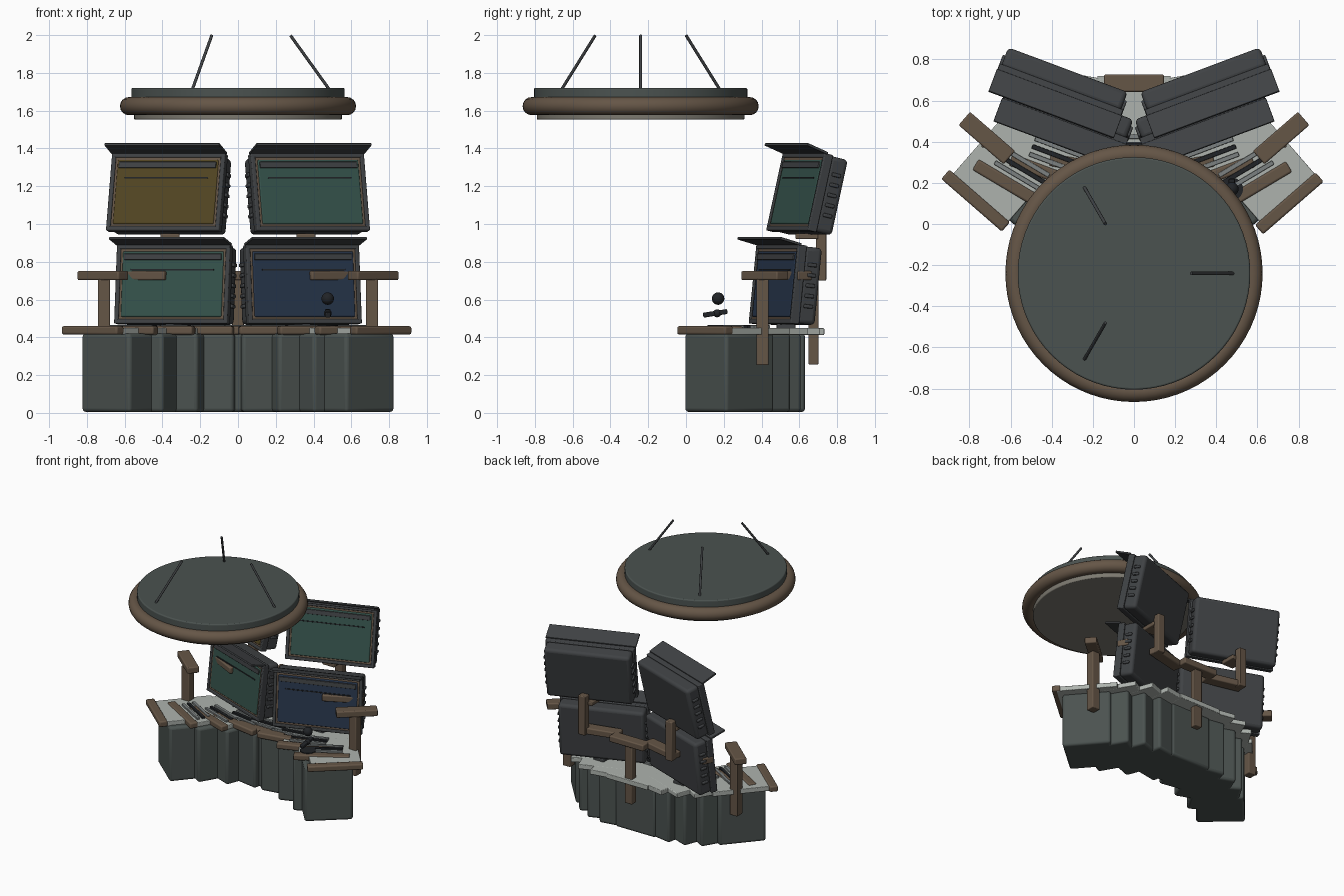
import bpy, math
from mathutils import Matrix, Vector

if "Cube" in bpy.data.objects:
    bpy.data.objects.remove(bpy.data.objects["Cube"])

def mat(name, c):
    m = bpy.data.materials.new(name)
    m.diffuse_color = (*c, 1)
    m.use_nodes = True
    m.node_tree.nodes["Principled BSDF"].inputs["Base Color"].default_value = m.diffuse_color
    return m

DARK = mat("dark_green_grey", (.07, .085, .08))
BROWN = mat("brown_trim", (.13, .092, .062))
TOP = mat("pale_top", (.42, .45, .42))
SHELL = mat("shell_grey", (.05, .054, .058))
BLACK = mat("black", (.015, .017, .02))
KEYS = mat("key_grey", (.2, .22, .22))
GREEN = mat("screen_green", (.035, .085, .07))
AMBER = mat("screen_amber", (.085, .06, .016))
BLUE = mat("screen_blue", (.02, .036, .07))
LENS = mat("lens", (.2, .19, .16))
I = Matrix.Identity(4)
T = Matrix.Translation

def rot(deg, axis):
    return Matrix.Rotation(math.radians(deg), 4, axis)

def finish(name, m, bevel=0):
    ob = bpy.context.object
    ob.name = name
    ob.data.materials.append(m)
    if bevel:
        b = ob.modifiers.new("bevel", 'BEVEL')
        b.width, b.segments = bevel, 3
    bpy.ops.object.shade_smooth_by_angle(angle=math.radians(35))
    return ob

def box(name, size, loc, m, frame=I, tilt=0, bevel=.006):
    bpy.ops.mesh.primitive_cube_add(size=1)
    ob = bpy.context.object
    ob.data.transform(Matrix.Diagonal((*size, 1)))
    ob.matrix_world = frame @ T(loc) @ rot(tilt, 'X')
    return finish(name, m, min(bevel, min(size) * .4))

def cyl(name, r, a, b, m, n=32, bevel=0):
    a, b = Vector(a), Vector(b)
    bpy.ops.mesh.primitive_cylinder_add(radius=r, depth=(b - a).length, vertices=n)
    q = (b - a).to_track_quat('Z', 'Y').to_matrix().to_4x4()
    bpy.context.object.matrix_world = T((a + b) / 2) @ q
    return finish(name, m, bevel)

def arc(r, c, a):
    t = math.radians(a)
    return T((r * math.sin(t), c + r * math.cos(t), 0)) @ rot(a, 'Z')

# Console: nine overlapping segments on an arc
for i in range(-4, 5):
    a = i * 10.25
    box("console_base", (.34, .34, .415), (0, 0, .2125), DARK, arc(.90, -.45, a), bevel=.018)
    f = arc(.95, -.45, a)
    w = 0.002 * abs(i) / 4
    box("desk_top", (.355, .43, .036), (0, .005, .430 + w), TOP, f, bevel=.005)
    box("desk_front_trim", (.39, .06, .044), (-.01, -.212, .437), BROWN, f, bevel=.01)
    # low control strips
    if abs(i) < 4:
        for k in range(3):
            box("control_strip", (.26, .022, .016), (0, -.155 + k * .04, .456),
                (KEYS, BLACK, KEYS)[k], f, bevel=.003)

# Back rail: seven pads on a wider arc
for i in range(-3, 4):
    box("rail_pad", (.29, .085, .048), (0, 0, .727), BROWN, arc(1.09, -.405, i * 13.67), bevel=.008)
box("rail_post_center", (.062, .052, .46), (0, .675, .485), BROWN)
for s in (-1, 1):
    box("rail_post_side", (.064, .066, .455), (s * .71, .405, .48), BROWN)
    box("monitor_upright", (.058, .055, .30), (s * .37, .715, .85), BROWN)
    box("monitor_foot", (.09, .10, .03), (s * .34, .53, .457), SHELL)
    box("monitor_neck", (.10, .12, .03), (s * .36, .64, .935), BROWN)

# Monitors
def monitor(tag, s, loc, tilt, screen):
    f = T(loc) @ rot(s * 20.5, 'Z') @ rot(-tilt, 'X')
    W, H, D = .64, .42, .145
    box(tag + "_shell", (W - .02, D - .04, H - .01), (0, .02, 0), SHELL, f, bevel=.022)
    y = -D / 2
    for k in (-1, 1):
        box(tag + "_bezel_rail", (W, .05, .024), (0, y + .025, k * (H / 2 - .012)), SHELL, f)
        box(tag + "_bezel_stile", (.024, .05, H), (k * (W / 2 - .012), y + .025, 0), SHELL, f)
        for n in range(5):
            box(tag + "_side_vent", (.02, .05, .02), (k * (W / 2 - .008), .02, -.11 + n * .055), SHELL, f)
    box(tag + "_inner_frame", (W - .045, .03, H - .045), (0, y + .022, 0), BROWN, f, bevel=.003)
    box(tag + "_screen", (W - .07, .03, H - .07), (0, y + .017, 0), screen, f, bevel=.008)
    box(tag + "_header_bar", (.55, .02, .034), (0, y + .004, .145), SHELL, f, bevel=.004)
    box(tag + "_scan_line", (.47, .008, .007), (0, y + .001, .075), BLACK, f, bevel=.001)
    box(tag + "_hood", (W + .01, .125, .014), (0, y - .045, H / 2 + .012), SHELL, f, tilt=-10, bevel=.003)

monitor("upper_left_monitor", -1, (-.36, .645, 1.155), 13, AMBER)
monitor("upper_right_monitor", 1, (.36, .645, 1.155), 13, GREEN)
monitor("lower_left_monitor", -1, (-.325, .53, .675), 6, GREEN)
monitor("lower_right_monitor", 1, (.325, .53, .675), 6, BLUE)

# Desk microphone
def ball(name, r, loc):
    bpy.ops.mesh.primitive_uv_sphere_add(radius=r, location=loc, segments=24, ring_count=12)
    finish(name, BLACK)

ball("microphone_head", .033, (.475, .17, .605))
ball("microphone_joint", .021, (.475, .165, .527))
box("microphone_handle", (.03, .13, .026), (.475, .155, .527), BLACK, tilt=9)
cyl("microphone_base", .055, (.475, .17, .45), (.475, .17, .464), BLACK)

# Overhead round lamp with three hanging rods
C = (0, -.24)
bpy.ops.mesh.primitive_torus_add(location=(*C, 1.624), major_radius=.577, minor_radius=.048,
                                 major_segments=72, minor_segments=16)
finish("lamp_ring", BROWN)
cyl("lamp_housing", .565, (*C, 1.60), (*C, 1.72), DARK, 72, .008)
cyl("lamp_lens", .55, (*C, 1.553), (*C, 1.62), LENS, 72, .006)
for k in range(3):
    u = Vector((math.cos(k * math.tau / 3), math.sin(k * math.tau / 3), 0))
    o = Vector((*C, 0))
    cyl("hanging_rod", .008, o + u * .485 + Vector((0, 0, 1.71)),
        o + u * .278 + Vector((0, 0, 1.998)), SHELL, 12)
